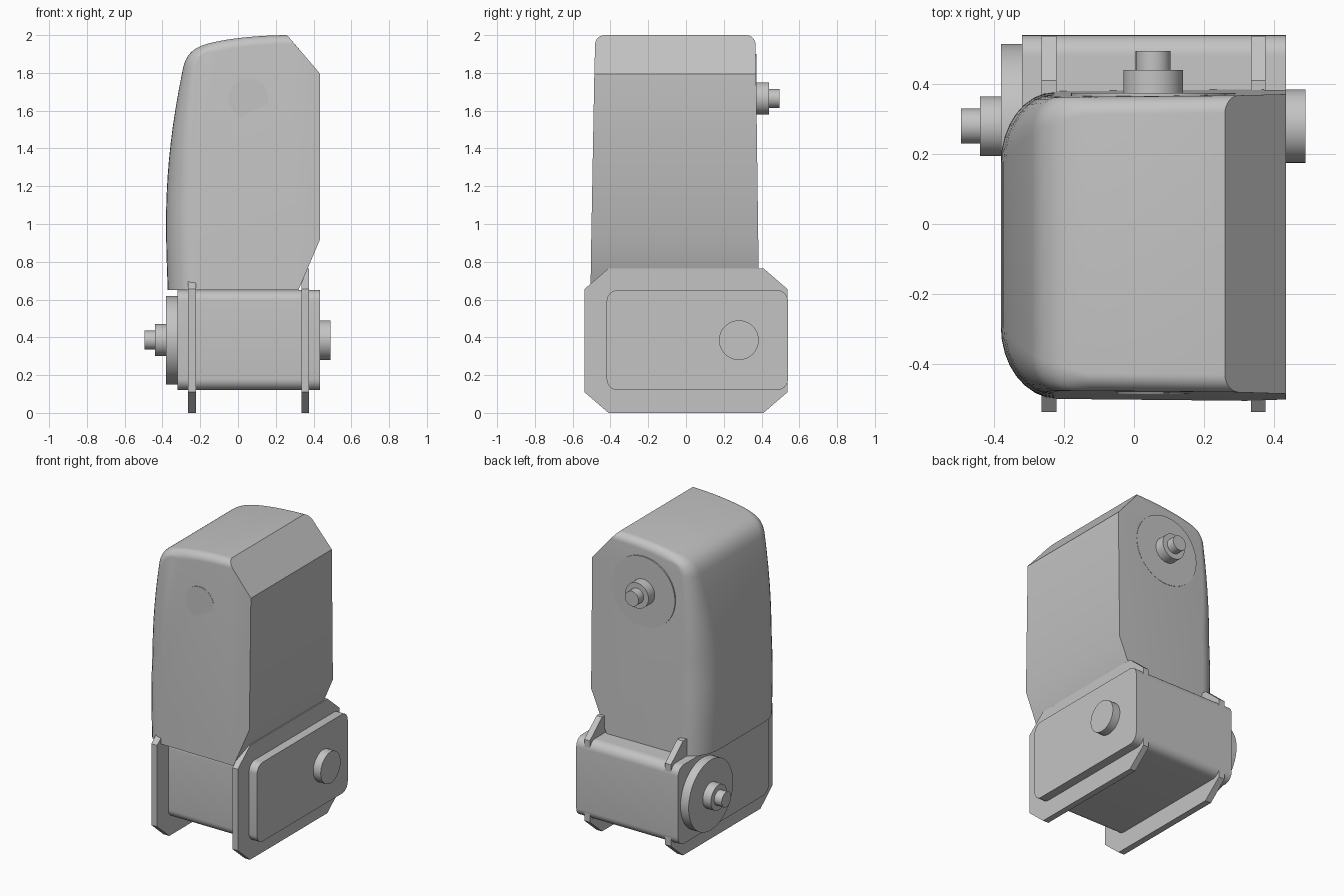
import bpy
import bmesh
import math
from mathutils import Vector
from mathutils.geometry import interpolate_bezier

default_cube = bpy.data.objects.get("Cube")
if default_cube:
    bpy.data.objects.remove(default_cube, do_unlink=True)

grey = bpy.data.materials.new("plain grey")
grey.use_nodes = True
shade = (0.55, 0.55, 0.55, 1)
grey.diffuse_color = shade
grey.node_tree.nodes["Principled BSDF"].inputs["Base Color"].default_value = shade


def finish(name, bm, angle=30):
    bmesh.ops.recalc_face_normals(bm, faces=bm.faces)
    mesh = bpy.data.meshes.new(name)
    bm.to_mesh(mesh)
    bm.free()
    mesh.materials.append(grey)
    obj = bpy.data.objects.new(name, mesh)
    bpy.context.collection.objects.link(obj)
    bpy.ops.object.select_all(action="DESELECT")
    obj.select_set(True)
    bpy.context.view_layer.objects.active = obj
    bpy.ops.object.shade_smooth_by_angle(angle=math.radians(angle))
    return obj


def prism(name, outline, start, end, axis="x"):
    """Extrude an outline along x (points are y, z) or y (points are x, z)."""
    bm = bmesh.new()
    rings = []
    for depth in (start, end):
        ring = [(depth, u, z) if axis == "x" else (u, depth, z) for u, z in outline]
        rings.append([bm.verts.new(co) for co in ring])
        bm.faces.new(rings[-1])
    count = len(outline)
    for i in range(count):
        j = (i + 1) % count
        bm.faces.new((rings[0][i], rings[0][j], rings[1][j], rings[1][i]))
    return finish(name, bm)


def arc(cu, cz, radius, first=0, sweep=360, steps=64):
    angles = [math.radians(first + sweep * i / steps) for i in range(steps + 1)]
    if sweep == 360:
        angles.pop()
    return [(cu + radius * math.cos(a), cz + radius * math.sin(a)) for a in angles]


def rounded_box(u0, u1, z0, z1, radius):
    a, b, c, d = u0 + radius, u1 - radius, z0 + radius, z1 - radius
    corners = ((b, d), (a, d), (a, c), (b, c))
    return [p for k, (u, z) in enumerate(corners) for p in arc(u, z, radius, k * 90, 90, 8)]


def clamp(value):
    return max(0.0, min(1.0, value))


# Upper housing: side profile, rounded on its curved back and top
def curve(*points):
    return interpolate_bezier(*[Vector((x, 0, z)) for x, z in points], 15)


rounded = curve((-0.372, 0.65), (-0.385, 1), (-0.4, 1.3), (-0.29, 1.83))
rounded += curve((-0.29, 1.83), (-0.265, 1.93), (-0.2, 1.95), (-0.08, 1.972))[1:]
rounded += curve((-0.08, 1.972), (0.02, 1.99), (0.15, 1.999), (0.26, 2))[1:]
straight = [Vector((x, 0, z)) for x, z in
            ((0.435, 1.795), (0.435, 0.92), (0.32, 0.65))]

side_point = []
for p in rounded:
    high = clamp((p.z - 1.2) / 0.65)
    over = clamp((p.x + 0.29) / 0.15)
    side = Vector((0.15 - 0.08 * high, 0, 0))
    inset = side.lerp(Vector((0.04, 0, -0.047)), over)
    reach = (0.2 - 0.1 * high) * (1 - over) + 0.05 * over
    side_point.append((p, inset, reach))
side_point += [(p, Vector(), 0.0) for p in straight]


def front_y(p):
    return -0.484 + 0.0185 * (p.z - 1.665) - 0.01 * (p.x - 0.055)


def back_y(p):
    return 0.369 - 0.013 * (p.z - 1.665) + 0.01 * (p.x - 0.055)


bm = bmesh.new()
STEPS = 8
turns = [math.pi / 2 * k / STEPS for k in range(STEPS + 1)]
stations = [(front_y, 1, t) for t in reversed(turns)] + [(back_y, -1, t) for t in turns]
rings = []
for plane, inward, turn in stations:
    ring = []
    for p, inset, reach in side_point:
        q = p + inset * (1 - math.cos(turn))
        q.y = plane(q) + inward * reach * (1 - math.sin(turn))
        ring.append(bm.verts.new(q))
    rings.append(ring)
for lower, upper in zip(rings, rings[1:]):
    for i in range(len(lower)):
        j = (i + 1) % len(lower)
        bm.faces.new((lower[i], lower[j], upper[j], upper[i]))
bm.faces.new(rings[0])
bm.faces.new(rings[-1])
bmesh.ops.remove_doubles(bm, verts=bm.verts, dist=0.00005)
finish("upper_housing", bm)

# Lower housing between and beyond the side plates
prism("lower_housing", rounded_box(-0.42, 0.54, 0.12, 0.65, 0.06), -0.32, 0.435)

# Two chamfered side plates
half = [(0.41, 0), (0.538, 0.11), (0.538, 0.655), (0.41, 0.765)]
octagon = half + [(-y, z) for y, z in reversed(half)]
prism("right_plate", octagon, -0.265, -0.222)
prism("left_plate", octagon, 0.335, 0.376)

# Each drive has a flange, a collar, a shaft tip and a cap on the far side
RADII = {"flange": 0.235, "collar": 0.085, "shaft": 0.05, "cap": 0.105}
drives = {
    "lower": ("x", 0.28, 0.385, {"flange": (-0.3, -0.38), "collar": (-0.37, -0.44),
                                 "shaft": (-0.43, -0.495), "cap": (0.42, 0.49)}),
    "upper": ("y", 0.055, 1.665, {"flange": (0.3, 0.374), "collar": (0.36, 0.44),
                                  "shaft": (0.43, 0.495), "cap": (-0.4, -0.4855)}),
}
for level, (axis, u, z, parts) in drives.items():
    for part, (start, end) in parts.items():
        prism(level + "_" + part, arc(u, z, RADII[part]), start, end, axis)
